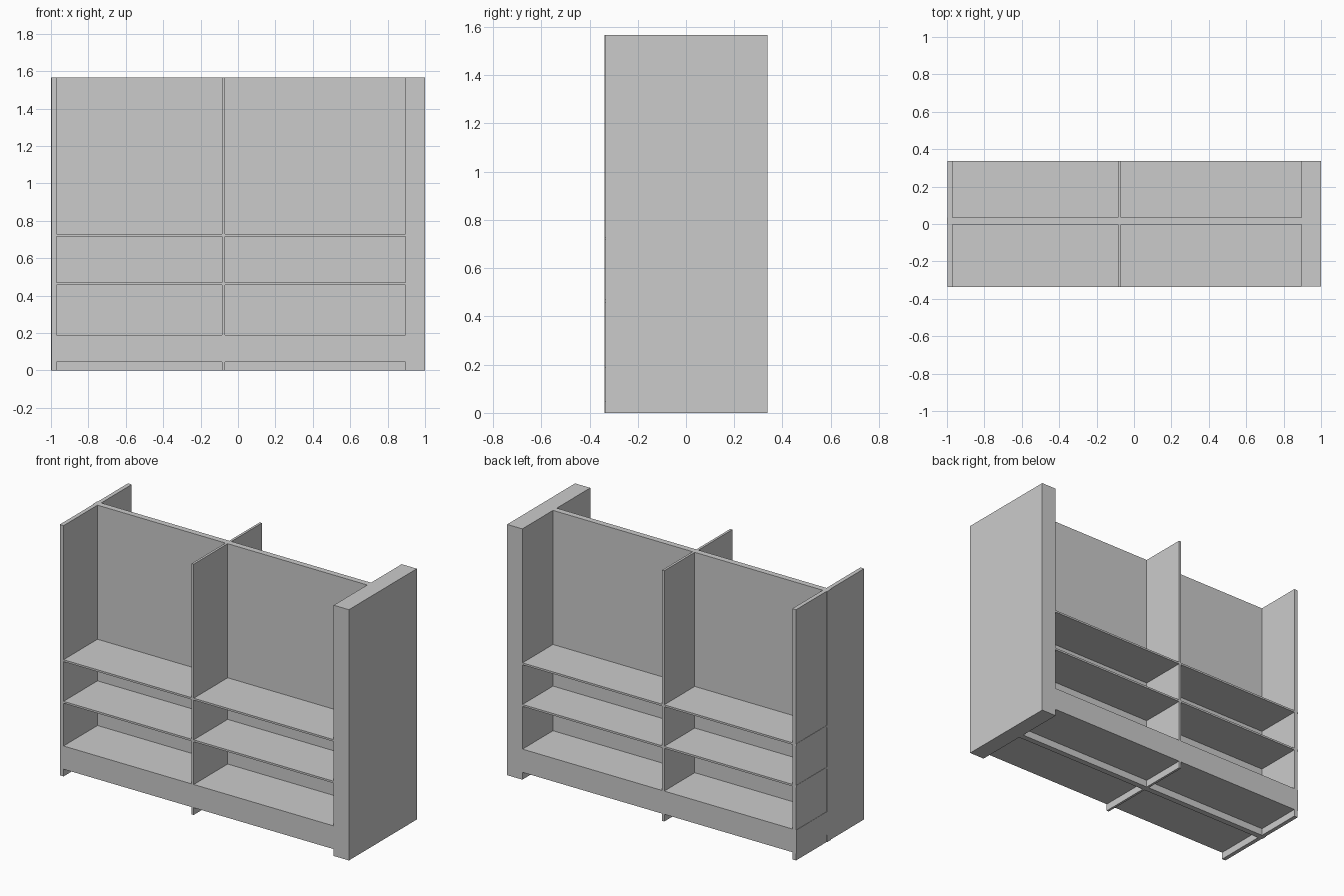
import bpy

if "Cube" in bpy.data.objects:
    bpy.data.objects.remove(bpy.data.objects["Cube"])


def box(name, x, y, z):
    """Add a box spanning the (low, high) ranges on each axis."""
    bpy.ops.mesh.primitive_cube_add(
        size=1, location=[(a + b) / 2 for a, b in (x, y, z)])
    ob = bpy.context.object
    ob.name = name
    ob.scale = [b - a for a, b in (x, y, z)]
    bpy.ops.object.transform_apply(location=False, rotation=False, scale=True)
    return ob


HEIGHT = 1.567
RIGHT = 0.895          # inner face of the thick end wall
BACK = (-0.002, 0.035)  # thickness range of the central spine board

# Thick end wall and central spine shared by both sides
box("end_wall", (RIGHT, 1.0), (-0.333, 0.338), (0, HEIGHT))
box("spine_board", (-1.0, RIGHT), BACK, (0, HEIGHT))

# Both sides of the unit: side panel, divider, plinth and two shelves
sides = {
    "front": ((-0.337, BACK[0]), -0.995),
    "rear": ((BACK[1], 0.336), -0.998),
}
for side, (depth, left) in sides.items():
    box(side + "_side_panel", (-0.996, -0.97), depth, (0, HEIGHT))
    box(side + "_divider", (-0.085, -0.07), depth, (0, HEIGHT))
    box(side + "_plinth", (left, RIGHT), depth, (0.045, 0.19))
    for label, z in (("lower", (0.457, 0.469)), ("upper", (0.717, 0.729))):
        box(f"{side}_{label}_shelf", (left, RIGHT), depth, z)
